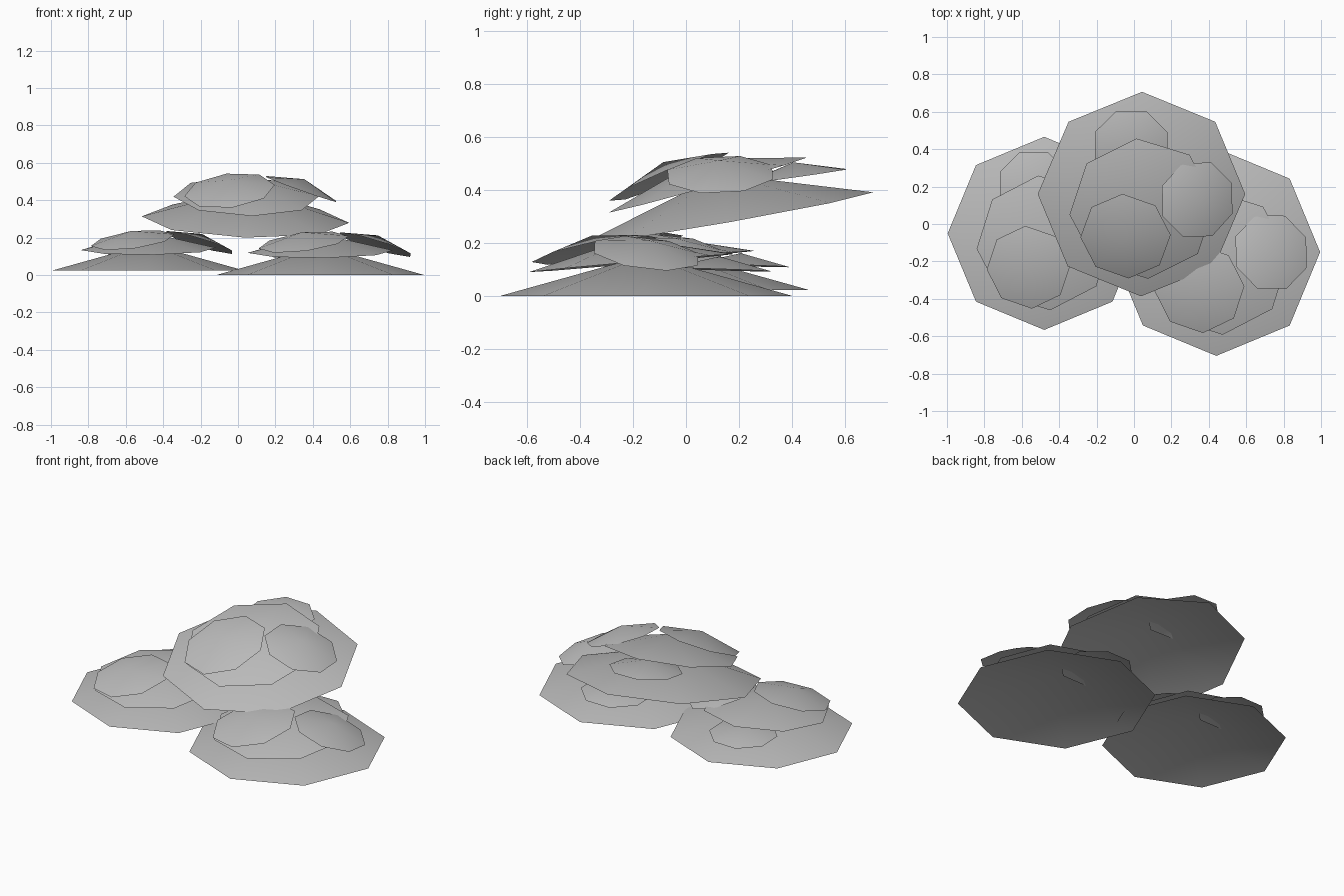
import bpy, bmesh
from math import radians, pi, cos, sin
from mathutils import Matrix, Vector, Euler

old = bpy.data.objects.get("Cube")
if old:
    bpy.data.objects.remove(old, do_unlink=True)

grey = bpy.data.materials.new("plain_grey")
grey.use_nodes = True
grey.diffuse_color = (0.5, 0.5, 0.5, 1)
grey.node_tree.nodes["Principled BSDF"].inputs["Base Color"].default_value = (0.5, 0.5, 0.5, 1)


def placed(loc, tilt):
    """Position and tilt (degrees) as a matrix."""
    return Matrix.Translation(loc) @ Euler([radians(a) for a in tilt]).to_matrix().to_4x4()


def pad(name, radius, height, matrix):
    """Shallow open eight-sided cone with a soft-shaded top."""
    bm = bmesh.new()
    rim = [bm.verts.new((radius * cos(i * pi / 4), radius * sin(i * pi / 4), 0)) for i in range(8)]
    apex = bm.verts.new((0, 0, height))
    for i in range(8):
        bm.faces.new((rim[i], rim[(i + 1) % 8], apex)).smooth = True
    bm.transform(matrix)
    mesh = bpy.data.meshes.new(name)
    bm.to_mesh(mesh)
    bm.free()
    mesh.materials.append(grey)
    bpy.context.collection.objects.link(bpy.data.objects.new(name, mesh))


# Pads of one cluster: name, radius, height, centre, tilt
PADS = [
    ("base_pad", 0.555, 0.155, (0, 0, 0), (0, 0, 0)),
    ("middle_pad", 0.39, 0.095, (0, -0.055, 0.125), (5, -1, 5)),
    ("back_pad", 0.21, 0.05, (-0.06, 0.275, 0.1), (-2, 0, 22.5)),
    ("side_pad", 0.213, 0.052, (0.293, 0, 0.162), (0, 18, 22.5)),
    ("front_pad", 0.243, 0.055, (-0.09, -0.195, 0.175), (11, -8, 3)),
]

# Clusters: name, centre, tilt, scale
CLUSTERS = [
    ("left", (0.44, -0.15, 0), (0, 0, 0), (1, 1, 1)),
    ("right", (-0.48, -0.05, 0.023), (0, 0, 0), (0.93, 0.93, 0.93)),
    ("upper", (0.04, 0.16, 0.296), (10, 1.8, 0), (1, 1, 1.08)),
]

for side, centre, lean, scale in CLUSTERS:
    cluster = placed(centre, lean) @ Matrix.Diagonal(Vector((*scale, 1)))
    for name, radius, height, loc, tilt in PADS:
        pad(f"{side}_{name}", radius, height, cluster @ placed(loc, tilt))
